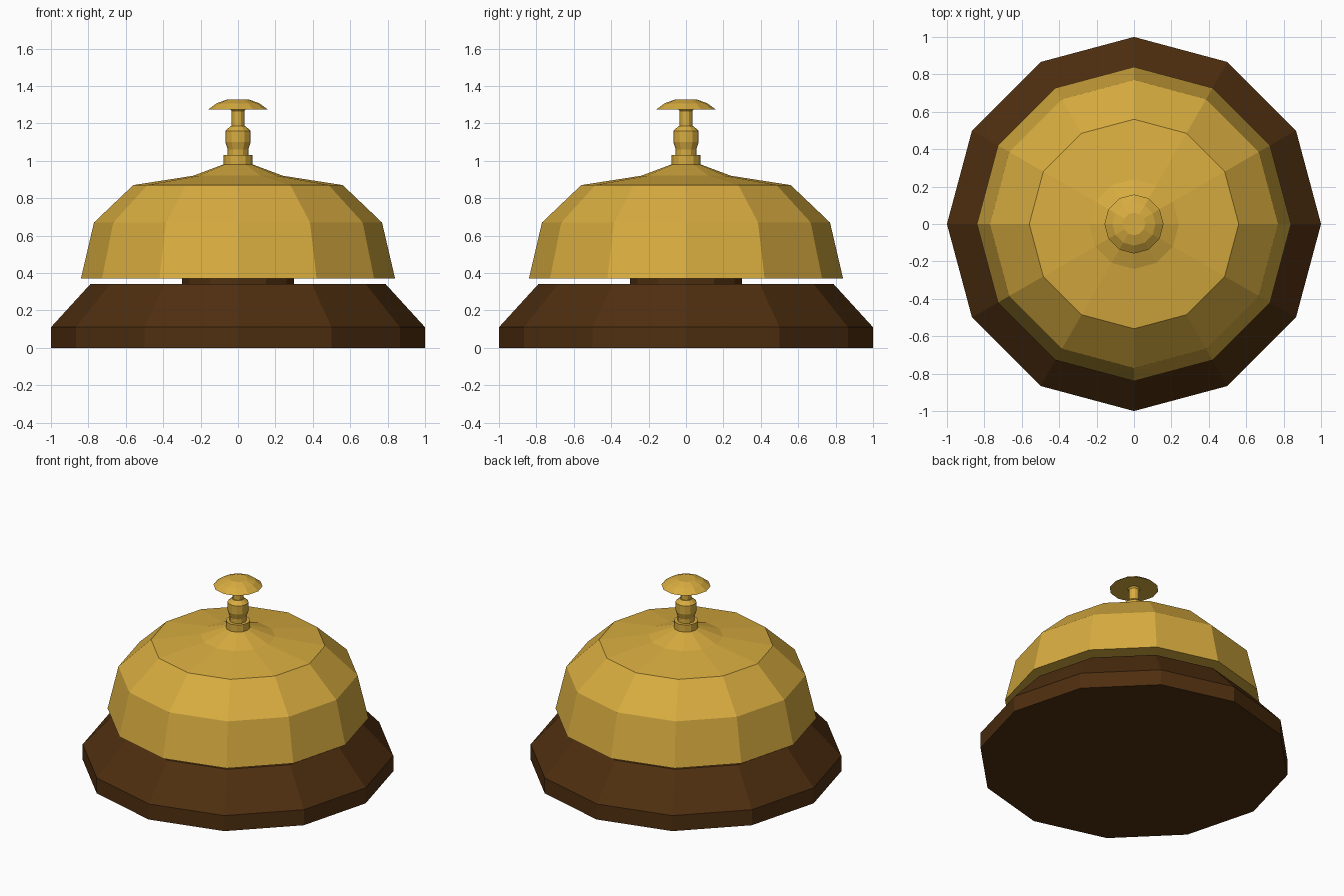
import bpy
import math

cube = bpy.data.objects.get("Cube")
if cube:
    bpy.data.objects.remove(cube, do_unlink=True)


def make_material(name, colour):
    mat = bpy.data.materials.new(name)
    mat.use_nodes = True
    mat.diffuse_color = colour
    mat.node_tree.nodes["Principled BSDF"].inputs["Base Color"].default_value = colour
    return mat


def lathe(name, profile, mat, sides=12):
    """Turn a bottom-to-top (radius, height) profile into a closed faceted solid."""
    verts, faces = [], []
    for radius, z in profile:
        for i in range(sides):
            a = math.tau * i / sides
            verts.append((radius * math.cos(a), radius * math.sin(a), z))
    for ring in range(len(profile) - 1):
        low, high = ring * sides, (ring + 1) * sides
        for i in range(sides):
            j = (i + 1) % sides
            faces.append((low + i, low + j, high + j, high + i))
    faces.append(tuple(reversed(range(sides))))
    faces.append(tuple(range(len(verts) - sides, len(verts))))
    mesh = bpy.data.meshes.new(name)
    mesh.from_pydata(verts, [], faces)
    mesh.materials.append(mat)
    obj = bpy.data.objects.new(name, mesh)
    bpy.context.collection.objects.link(obj)
    return obj


brass = make_material("brass", (0.68, 0.41, 0.05, 1))
wood = make_material("dark wood", (0.078, 0.028, 0.005, 1))

# Wooden foot and the short spacer that holds the bell above it
lathe("base", [(1, 0), (1, 0.11), (0.79, 0.34)], wood)
lathe("spacer", [(0.3, 0.335), (0.3, 0.375)], wood)

# Bell dome
lathe("bell", [(0.84, 0.37), (0.77, 0.67), (0.56, 0.87),
               (0.24, 0.92), (0.08, 0.98)], brass)

# Collar and turned stem
lathe("collar", [(0.078, 0.96), (0.078, 1.03)], brass)
lathe("stem", [(0.055, 1.02), (0.055, 1.06), (0.068, 1.10),
               (0.068, 1.16), (0.04, 1.185)], brass)

# Plunger rod and its push button
lathe("plunger", [(0.034, 1.17), (0.034, 1.265), (0.045, 1.28)], brass)
lathe("button", [(0.158, 1.275), (0.115, 1.307), (0.06, 1.327)], brass)
